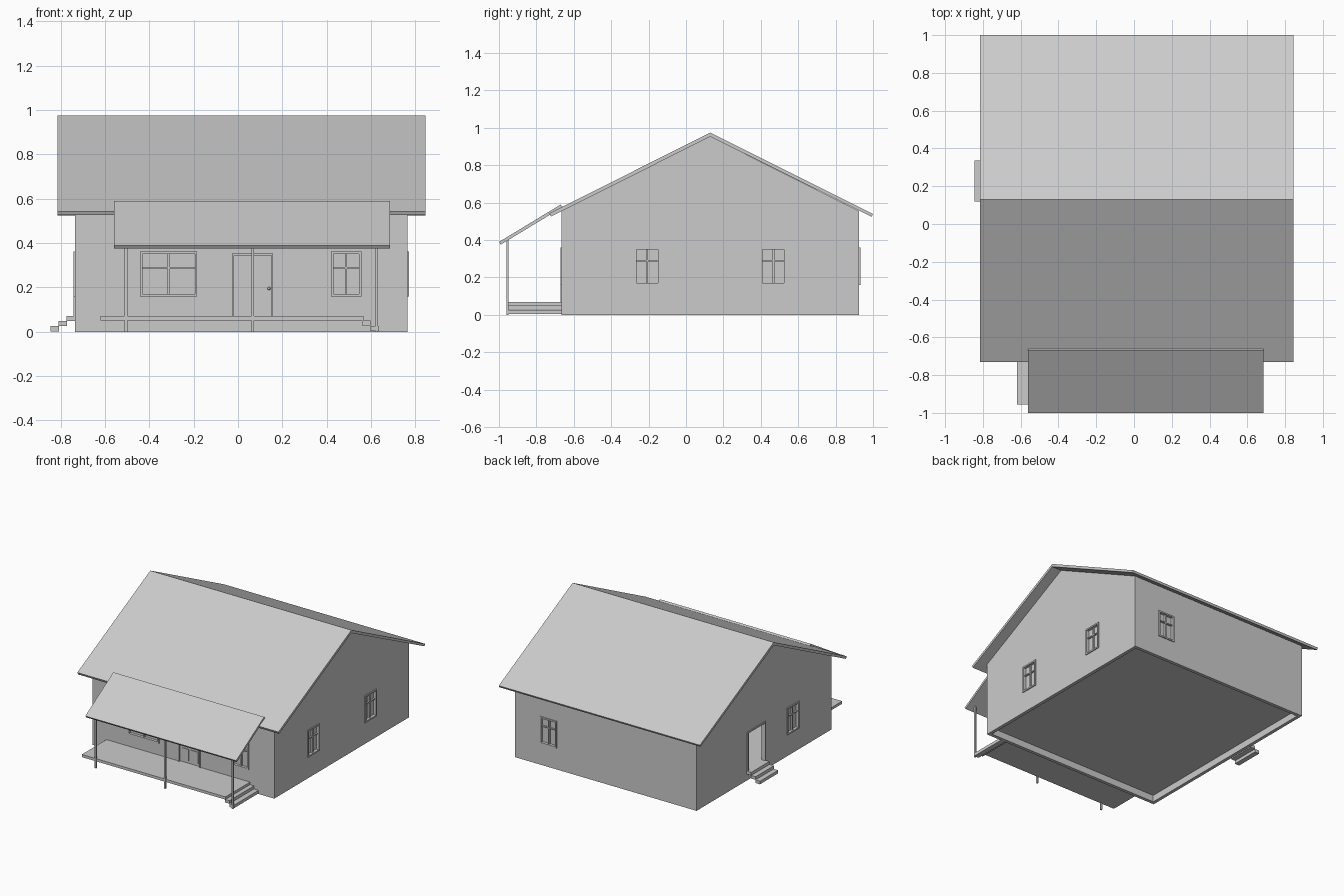
import bpy, bmesh, math
from mathutils import Vector, Matrix

if "Cube" in bpy.data.objects:
    bpy.data.objects.remove(bpy.data.objects["Cube"])

X0, X1, Y0, Y1 = -0.735, 0.765, -0.665, 0.925   # outer wall faces
T = 0.025                                       # wall thickness
FLOOR = 0.07


def finish(name, bm):
    bmesh.ops.recalc_face_normals(bm, faces=bm.faces)
    me = bpy.data.meshes.new(name)
    bm.to_mesh(me)
    bm.free()
    ob = bpy.data.objects.new(name, me)
    bpy.context.collection.objects.link(ob)
    return ob


def add_box(bm, x0, x1, y0, y1, z0, z1):
    m = Matrix.Translation(((x0 + x1) / 2, (y0 + y1) / 2, (z0 + z1) / 2)) \
        @ Matrix.Diagonal((x1 - x0, y1 - y0, z1 - z0, 1))
    bmesh.ops.create_cube(bm, size=1, matrix=m)


def boxes(name, *dims):
    bm = bmesh.new()
    for d in dims:
        add_box(bm, *d)
    return finish(name, bm)


def prism(name, profile, x0, x1):
    """Extrude a (y, z) profile along x."""
    bm = bmesh.new()
    f = bm.faces.new([bm.verts.new((x0, y, z)) for y, z in profile])
    g = bmesh.ops.extrude_face_region(bm, geom=[f])
    bmesh.ops.translate(bm, vec=(x1 - x0, 0, 0),
                        verts=[v for v in g['geom'] if isinstance(v, bmesh.types.BMVert)])
    return finish(name, bm)


def cut(ob, cutter):
    mod = ob.modifiers.new("cut", 'BOOLEAN')
    mod.operation, mod.solver, mod.object = 'DIFFERENCE', 'EXACT', cutter
    bpy.context.view_layer.objects.active = ob
    bpy.ops.object.modifier_apply(modifier=mod.name)
    bpy.data.objects.remove(cutter)


def on_wall(side, a0, a1, o0, o1, z0, z1):
    """Box on a wall: a = span along it, o = offset outward from its face."""
    if side == 'front':
        return (a0, a1, Y0 - o1, Y0 - o0, z0, z1)
    if side == 'back':
        return (a0, a1, Y1 + o0, Y1 + o1, z0, z1)
    if side == 'right':
        return (X1 + o0, X1 + o1, a0, a1, z0, z1)
    return (X0 - o1, X0 - o0, a0, a1, z0, z1)


def surround(side, a0, a1, z0, z1, w=0.011, bottom=True):
    d = [on_wall(side, a0 - w, a0, -0.01, 0.007, z0, z1),
         on_wall(side, a1, a1 + w, -0.01, 0.007, z0, z1),
         on_wall(side, a0 - w, a1 + w, -0.01, 0.007, z1, z1 + w)]
    if bottom:
        d.append(on_wall(side, a0 - w, a1 + w, -0.01, 0.007, z0 - w, z0))
    return d


# hollow gabled walls
walls = prism("walls", [(Y0, 0), (Y1, 0), (Y1, 0.556), (0.13, 0.953), (Y0, 0.556)], X0, X1)
cut(walls, boxes("cutter", (X0 + T, X1 - T, Y0 + T, Y1 - T, -1, 2)))
boxes("floor", (X0 + T, X1 - T, Y0 + T, Y1 - T, 0.05, FLOOR))

# windows: opening, surround, pane and glazing bars
windows = [('front', -0.43, -0.195), ('front', 0.43, 0.545), ('back', 0.43, 0.545),
           ('right', -0.265, -0.15), ('right', 0.41, 0.525), ('left', -0.265, -0.15)]
for side, a, b in windows:
    z0, z1, c = 0.17, 0.35, (a + b) / 2
    cut(walls, boxes("cutter", on_wall(side, a, b, -0.1, 0.1, z0, z1)))
    boxes(side + "_window_frame", *surround(side, a, b, z0, z1))
    boxes(side + "_window_pane", on_wall(side, a, b, -0.018, -0.014, z0, z1))
    boxes(side + "_window_bars",
          on_wall(side, c - 0.005, c + 0.005, -0.014, -0.002, z0, z1),
          on_wall(side, a, b, -0.014, -0.002, 0.285, 0.293))

# open doorway on the left side
cut(walls, boxes("cutter", on_wall('left', 0.125, 0.32, -0.1, 0.1, FLOOR, 0.35)))
boxes("side_door_frame", *surround('left', 0.125, 0.32, FLOOR, 0.35, bottom=False))

# panelled front door with knob
dx0, dx1 = -0.018, 0.15
cut(walls, boxes("cutter", on_wall('front', dx0, dx1, -0.1, 0.1, FLOOR, 0.345)))
boxes("front_door_frame", *surround('front', dx0, dx1, FLOOR, 0.345, w=0.008, bottom=False))
boxes("front_door", on_wall('front', dx0, dx1, -0.02, -0.008, FLOOR, 0.345))
for px in (-0.003, 0.075):
    for z0, z1 in ((0.09, 0.175), (0.205, 0.33)):
        boxes("front_door_panel", on_wall('front', px, px + 0.06, -0.01, -0.003, z0, z1))
bm = bmesh.new()
bmesh.ops.create_uvsphere(bm, u_segments=12, v_segments=8, radius=0.007,
                          matrix=Matrix.Translation((0.14, Y0 + 0.001, 0.195)))
finish("door_knob", bm)

# main roof
prism("main_roof", [(-0.73, 0.543), (0.13, 0.975), (1.0, 0.54), (0.992, 0.525),
                    (0.13, 0.953), (-0.722, 0.526)], -0.815, 0.845)

# porch roof, deck and posts
prism("porch_roof", [(-1.0, 0.39), (-0.67, 0.59), (-0.66, 0.576), (-0.99, 0.376)], -0.56, 0.685)
boxes("porch_deck", (-0.62, 0.565, -0.955, Y0, 0.05, FLOOR))
for x in (-0.505, 0.067, 0.625):
    boxes("porch_post", (x - 0.006, x + 0.006, -0.961, -0.949, 0, 0.405))

# porch steps at the right end, side steps under the left doorway
for i, (x, z) in enumerate(((0.56, 0.028), (0.597, 0.004))):
    boxes("porch_step", (x, x + 0.038, -0.955, Y0, z, z + 0.023))
for x, z in ((-0.773, 0.049), (-0.809, 0.026), (-0.845, 0.002)):
    boxes("side_step", (x, x + 0.038, 0.12, 0.335, z, z + 0.023))
